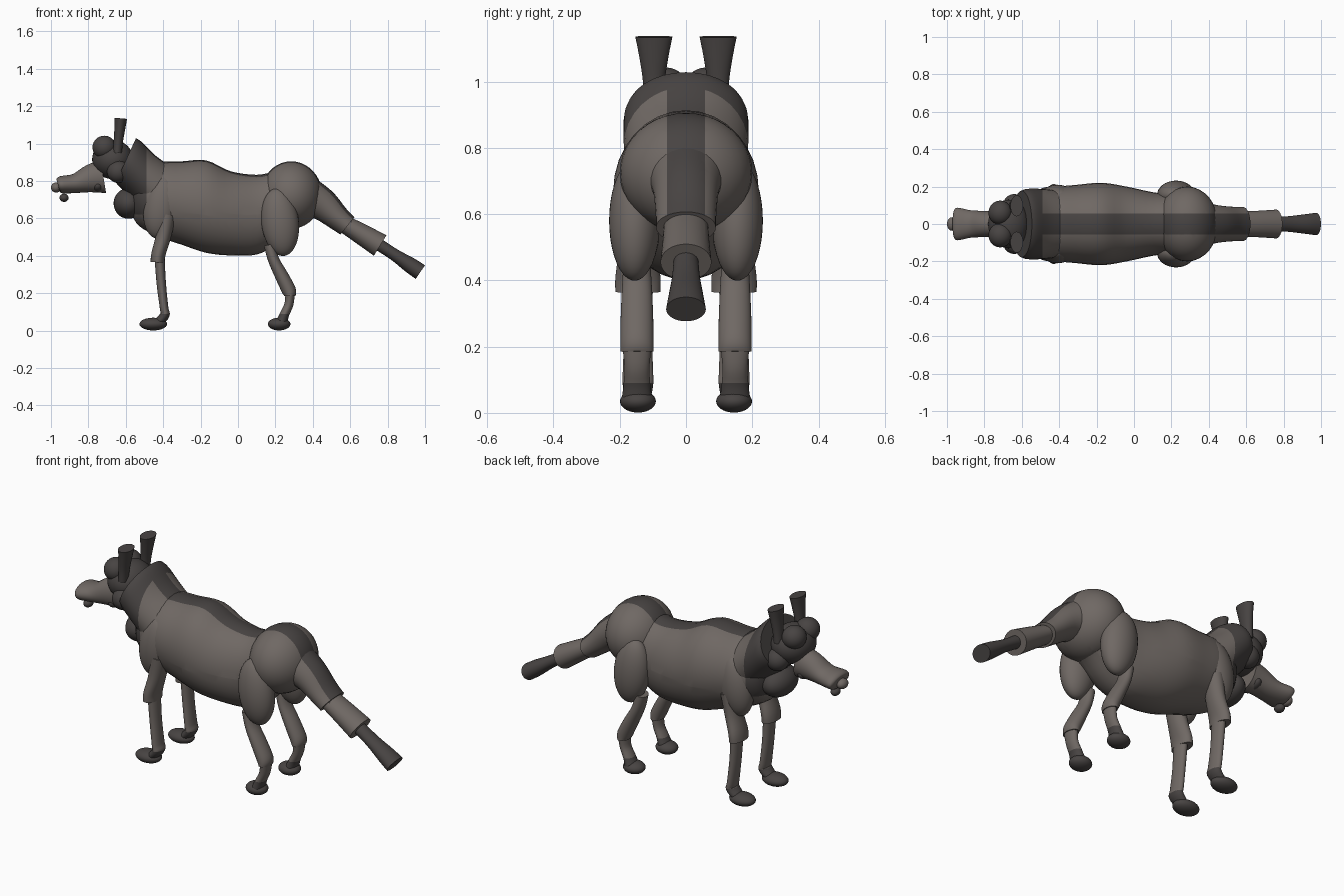
import bpy, bmesh, math
from mathutils import Vector, Matrix

cube = bpy.data.objects.get("Cube")
if cube:
    bpy.data.objects.remove(cube, do_unlink=True)


def make_material(name, rgb):
    mat = bpy.data.materials.new(name)
    mat.use_nodes = True
    color = (*rgb, 1)
    mat.diffuse_color = color
    bsdf = mat.node_tree.nodes["Principled BSDF"]
    bsdf.inputs["Base Color"].default_value = color
    bsdf.inputs["Roughness"].default_value = 0.9
    return mat


LIGHT = make_material("grey_brown_fur", (0.160, 0.139, 0.127))
DARK = make_material("dark_fur", (0.064, 0.057, 0.055))
STRIPE = 0.057      # half width of the back stripe
MANE_X = -0.49      # where the dark mane meets the flank


def finish(name, bm, dark, cuts=()):
    """Cut colour borders, paint faces by rule and add the object."""
    for point, normal in cuts:
        bmesh.ops.bisect_plane(bm, geom=bm.verts[:] + bm.edges[:] + bm.faces[:],
                               plane_co=point, plane_no=normal)
    bmesh.ops.recalc_face_normals(bm, faces=bm.faces[:])
    bm.normal_update()
    for face in bm.faces:
        face.smooth = True
        c, n = face.calc_center_median(), face.normal
        face.material_index = int(dark(c, n) if callable(dark) else dark)
    mesh = bpy.data.meshes.new(name)
    bm.to_mesh(mesh)
    bm.free()
    mesh.set_sharp_from_angle(angle=math.radians(45))
    mesh.materials.append(LIGHT)
    mesh.materials.append(DARK)
    obj = bpy.data.objects.new(name, mesh)
    bpy.context.collection.objects.link(obj)
    return obj


def curve_rings(rings, steps):
    """Smoothly interpolate the rings with a Catmull-Rom spline."""
    p = [Vector(r) for r in rings]
    out = []
    for i in range(len(p) - 1):
        a, b, c, d = p[max(i - 1, 0)], p[i], p[i + 1], p[min(i + 2, len(p) - 1)]
        for k in range(steps):
            t = k / steps
            out.append(0.5 * (2 * b + (c - a) * t + (2 * a - 5 * b + 4 * c - d) * t ** 2
                              + (3 * b - a - 3 * c + d) * t ** 3))
    return out + [p[-1]]


def loft(name, rings, dark=False, y=0, tilt=None, steps=4, sides=32, cuts=()):
    """Skin ellipses (x, z, half width, half height) along a side-view path."""
    bm = bmesh.new()
    path = curve_rings(rings, steps)
    loops = []
    for i, (x, z, w, h) in enumerate(path):
        if tilt is None:
            d = path[min(i + 1, len(path) - 1)] - path[max(i - 1, 0)]
            up = Vector((-d[1], 0, d[0])).normalized()
        else:
            up = Vector((math.sin(tilt), 0, math.cos(tilt)))
        loop = []
        for k in range(sides):
            a = math.tau * k / sides
            loop.append(bm.verts.new(Vector((x, y + w * math.cos(a), z)) + up * h * math.sin(a)))
        loops.append(loop)
    for a, b in zip(loops, loops[1:]):
        for k in range(sides):
            j = (k + 1) % sides
            bm.faces.new((a[k], a[j], b[j], b[k]))
    bm.faces.new(loops[0])
    bm.faces.new(loops[-1])
    return finish(name, bm, dark, cuts)


def blob(name, center, radii, dark=False, turn=0, cuts=()):
    """Ellipsoid, turned about y."""
    bm = bmesh.new()
    matrix = (Matrix.Translation(center) @ Matrix.Rotation(turn, 4, 'Y')
              @ Matrix.Diagonal((*radii, 1)))
    bmesh.ops.create_uvsphere(bm, u_segments=32, v_segments=20, radius=1, matrix=matrix)
    return finish(name, bm, dark, cuts)


def on_stripe(c, n):
    return abs(c.y) < STRIPE and n.z > 0.1


def back_pattern(c, n):
    return c.x < MANE_X and c.z > 0.62 or on_stripe(c, n)


stripe_cuts = [((0, s * STRIPE, 0), (0, 1, 0)) for s in (-1, 1)]
mane_cuts = stripe_cuts + [((MANE_X, 0, 0), (1, 0, 0)), ((0, 0, 0.62), (0, 0, 1))]

# Trunk, rump and chest
loft("body", [(-0.57, 0.70, 0.07, 0.07), (-0.53, 0.71, 0.15, 0.15),
              (-0.42, 0.70, 0.195, 0.20), (-0.30, 0.682, 0.21, 0.223),
              (-0.17, 0.663, 0.22, 0.247), (-0.04, 0.627, 0.20, 0.225),
              (0.10, 0.62, 0.17, 0.213), (0.20, 0.655, 0.16, 0.195),
              (0.30, 0.70, 0.15, 0.15), (0.40, 0.70, 0.11, 0.10)],
     back_pattern, tilt=0, cuts=mane_cuts)
blob("rump", (0.285, 0, 0.725), (0.165, 0.20, 0.18), on_stripe, cuts=stripe_cuts)
blob("chest_tuft", (-0.585, 0, 0.68), (0.08, 0.12, 0.082), True)

# Neck and mane collar
loft("neck", [(-0.42, 0.74, 0.18, 0.15), (-0.50, 0.815, 0.188, 0.135),
              (-0.57, 0.885, 0.188, 0.135), (-0.60, 0.91, 0.178, 0.13)],
     back_pattern, tilt=0.43, cuts=mane_cuts)

# Head and muzzle
blob("head", (-0.67, 0, 0.915), (0.11, 0.13, 0.105), True)
loft("muzzle", [(-0.72, 0.825, 0.07, 0.09), (-0.79, 0.812, 0.07, 0.075),
                (-0.87, 0.787, 0.073, 0.052), (-0.945, 0.78, 0.087, 0.046),
                (-0.962, 0.777, 0.07, 0.033)])
blob("nose", (-0.973, 0, 0.765), (0.027, 0.036, 0.027))
blob("chin", (-0.93, 0, 0.71), (0.024, 0.03, 0.022), True)
blob("jaw", (-0.75, 0, 0.775), (0.035, 0.065, 0.035), True)

# Tail in three stepped segments
loft("tail_base", [(0.36, 0.72, 0.12, 0.11), (0.45, 0.675, 0.10, 0.088),
                   (0.53, 0.605, 0.092, 0.068), (0.585, 0.56, 0.09, 0.06)],
     on_stripe, cuts=stripe_cuts)
loft("tail_middle", [(0.55, 0.58, 0.066, 0.045), (0.65, 0.522, 0.07, 0.055),
                     (0.76, 0.455, 0.077, 0.064)],
     lambda c, n: c.x < 0.61 and on_stripe(c, n),
     cuts=stripe_cuts + [((0.61, 0, 0), (1, 0, 0))])
loft("tail_tip", [(0.73, 0.475, 0.036, 0.034), (0.83, 0.41, 0.042, 0.032),
                  (0.92, 0.35, 0.053, 0.042), (0.975, 0.313, 0.06, 0.044)], True)

# Paired parts
hock_cut = [((0, 0, 0.09), (0, 0, 1))]


def hoof_dark(c, n):
    return c.z < 0.09


for side, s in (("near", -1), ("far", 1)):
    blob("brow_" + side, (-0.715, s * 0.06, 0.98), (0.063, 0.065, 0.062), True)
    blob("cheek_" + side, (-0.64, s * 0.10, 0.85), (0.06, 0.06, 0.06), True)
    loft("ear_" + side, [(-0.645, 0.95, 0.03, 0.024), (-0.64, 1.01, 0.034, 0.025),
                         (-0.632, 1.08, 0.045, 0.029), (-0.627, 1.135, 0.056, 0.034)],
         True, y=s * 0.097)
    blob("shoulder_" + side, (-0.41, s * 0.135, 0.66), (0.095, 0.075, 0.17), turn=0.15)
    loft("fore_upper_leg_" + side, [(-0.38, 0.62, 0.06, 0.05), (-0.40, 0.50, 0.058, 0.041),
                                    (-0.425, 0.41, 0.068, 0.038), (-0.43, 0.365, 0.068, 0.038)],
         y=s * 0.145)
    loft("fore_lower_leg_" + side, [(-0.42, 0.40, 0.046, 0.027), (-0.41, 0.25, 0.042, 0.025),
                                    (-0.395, 0.12, 0.046, 0.023), (-0.39, 0.085, 0.046, 0.025),
                                    (-0.42, 0.05, 0.04, 0.025)],
         hoof_dark, y=s * 0.145, cuts=hock_cut)
    blob("fore_foot_" + side, (-0.453, s * 0.145, 0.035), (0.074, 0.054, 0.034), True)
    blob("thigh_" + side, (0.225, s * 0.155, 0.58), (0.1, 0.077, 0.182), turn=-0.12)
    loft("hind_upper_leg_" + side, [(0.17, 0.46, 0.04, 0.032), (0.19, 0.38, 0.045, 0.03),
                                    (0.235, 0.29, 0.049, 0.036), (0.272, 0.215, 0.05, 0.038),
                                    (0.277, 0.185, 0.05, 0.03)], y=s * 0.148)
    loft("hind_lower_leg_" + side, [(0.28, 0.21, 0.045, 0.026), (0.272, 0.14, 0.038, 0.024),
                                    (0.25, 0.09, 0.04, 0.025), (0.235, 0.05, 0.045, 0.03)],
         hoof_dark, y=s * 0.148, cuts=hock_cut)
    blob("hind_foot_" + side, (0.22, s * 0.145, 0.035), (0.06, 0.054, 0.034), True)
